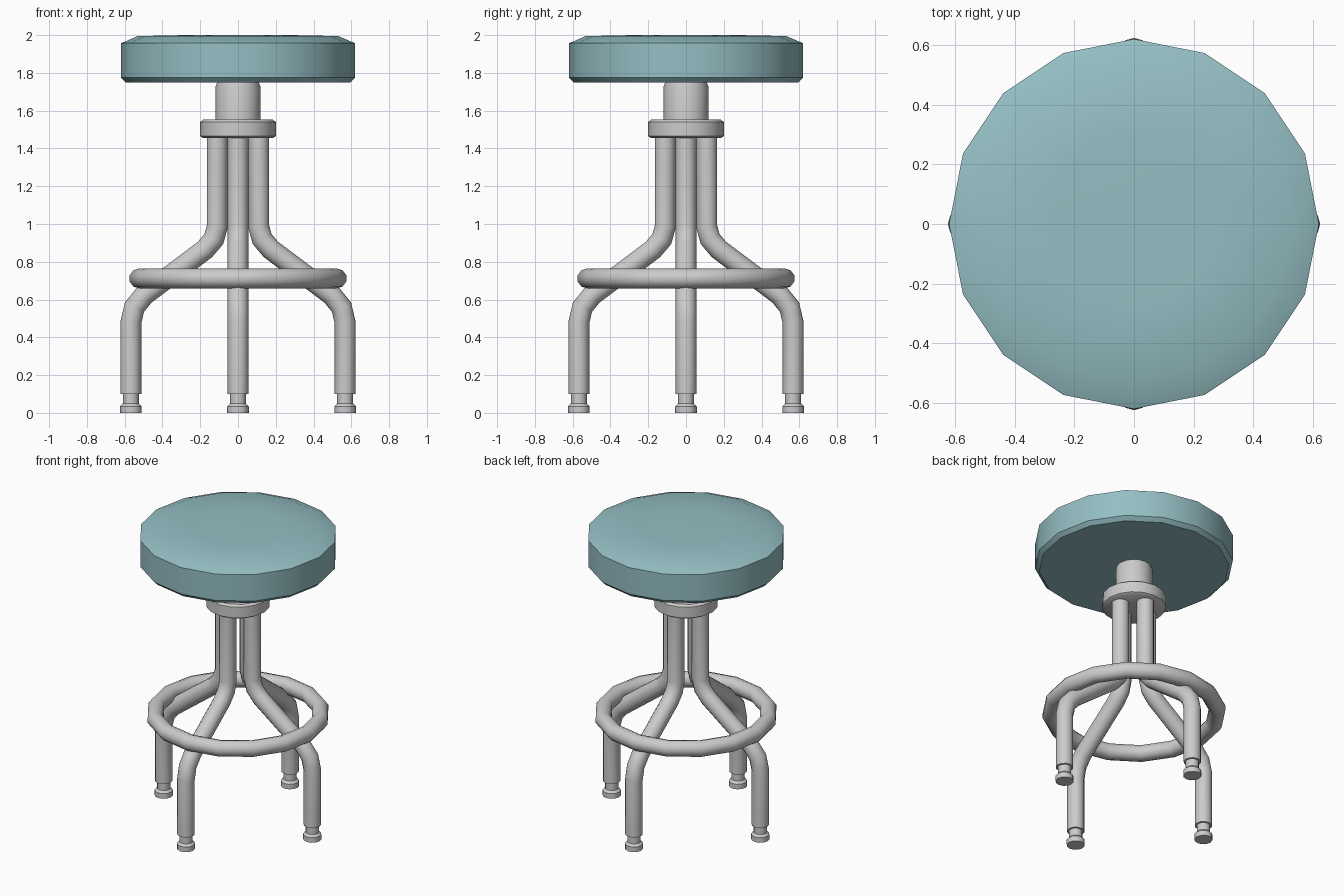
import bpy, bmesh, math
from mathutils import Vector, Matrix

if "Cube" in bpy.data.objects:
    bpy.data.objects.remove(bpy.data.objects["Cube"])


def finish(bm, name, angle=35, mat=None):
    bmesh.ops.recalc_face_normals(bm, faces=bm.faces)
    me = bpy.data.meshes.new(name)
    bm.to_mesh(me)
    bm.free()
    ob = bpy.data.objects.new(name, me)
    bpy.context.collection.objects.link(ob)
    if mat:
        me.materials.append(mat)
    bpy.ops.object.select_all(action='DESELECT')
    ob.select_set(True)
    bpy.context.view_layer.objects.active = ob
    bpy.ops.object.shade_smooth_by_angle(angle=math.radians(angle))
    return ob


def skin(bm, rings, closed=False):
    # bridge consecutive vertex rings, capping the ends when open
    n = len(rings[0])
    pairs = list(zip(rings, rings[1:])) + ([(rings[-1], rings[0])] if closed else [])
    for a, b in pairs:
        for i in range(n):
            j = (i + 1) % n
            bm.faces.new((a[i], a[j], b[j], b[i]))
    if not closed:
        bm.faces.new(rings[0])
        bm.faces.new(rings[-1])


def lathe(name, profile, sides=16, closed=False, centre=(0, 0), **kw):
    bm = bmesh.new()
    rings = []
    for r, z in profile:
        rings.append([bm.verts.new((centre[0] + r * math.cos(2 * math.pi * i / sides),
                                    centre[1] + r * math.sin(2 * math.pi * i / sides), z))
                      for i in range(sides)])
    skin(bm, rings, closed)
    return finish(bm, name, **kw)


def tube(name, path, radius, turn, sides=12):
    # tube with mitred joints along a path in the xz plane
    pts = [Vector((x, 0, z)) for x, z in path]
    bm = bmesh.new()
    rings = []
    for k, p in enumerate(pts):
        d0 = (p - pts[k - 1]).normalized() if k else (pts[1] - p).normalized()
        d1 = (pts[k + 1] - p).normalized() if k < len(pts) - 1 else d0
        t = (d0 + d1).normalized()
        side = Vector((-t.z, 0, t.x)) / t.dot(d0)
        rings.append([bm.verts.new(p + radius * (side * math.cos(a) + Vector((0, 1, 0)) * math.sin(a)))
                      for a in (2 * math.pi * i / sides for i in range(sides))])
    skin(bm, rings)
    bm.transform(Matrix.Rotation(turn, 4, 'Z'))
    return finish(bm, name)


teal = bpy.data.materials.new("teal_vinyl")
teal.diffuse_color = (0.30, 0.52, 0.55, 1)
teal.use_nodes = True
teal.node_tree.nodes["Principled BSDF"].inputs["Base Color"].default_value = teal.diffuse_color

# padded seat
lathe("seat", [(0.595, 1.75), (0.62, 1.775), (0.62, 1.957), (0.53, 1.995), (0.28, 2.0)],
      angle=40, mat=teal)

# post and collar under the seat
lathe("seat_post", [(0.118, 1.50), (0.118, 1.73), (0.108, 1.755)])
lathe("collar", [(0.185, 1.455), (0.20, 1.465), (0.20, 1.54), (0.185, 1.552)])

# foot ring
lathe("foot_ring", [(0.523 + 0.053 * math.cos(2 * math.pi * i / 10 + math.pi / 2),
                     0.712 + 0.053 * math.sin(2 * math.pi * i / 10 + math.pi / 2)) for i in range(10)],
      closed=True, angle=60)

# four bent legs with rubber feet
leg_path = [(0.11, 1.50), (0.11, 0.985), (0.128, 0.92), (0.175, 0.865),
            (0.495, 0.625), (0.548, 0.56), (0.567, 0.48), (0.567, 0.10)]
for k, side in enumerate(("right", "back", "left", "front")):
    a = k * math.pi / 2
    tube(side + "_leg", leg_path, 0.055, a)
    lathe(side + "_foot", [(0.057, 0), (0.057, 0.035), (0.042, 0.05), (0.042, 0.11)],
          sides=12, centre=(0.567 * math.cos(a), 0.567 * math.sin(a)))
